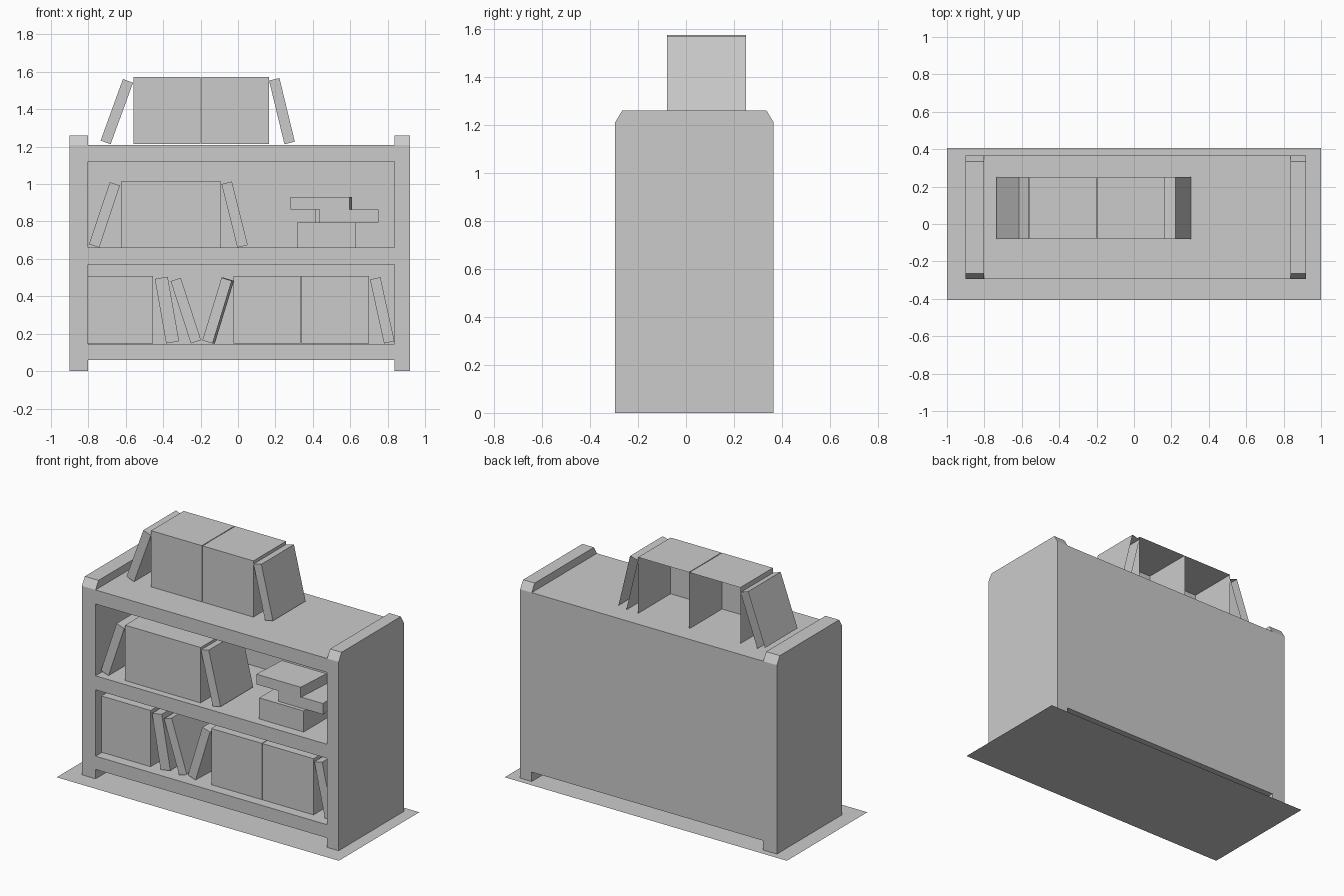
import bpy
from math import sin, cos, radians

cube = bpy.data.objects.get("Cube")
if cube:
    bpy.data.objects.remove(cube, do_unlink=True)

grey = bpy.data.materials.new("plain_grey")
grey.use_nodes = True
grey.diffuse_color = (0.6, 0.6, 0.6, 1)
grey.node_tree.nodes["Principled BSDF"].inputs["Base Color"].default_value = (0.6, 0.6, 0.6, 1)


def make(name, verts, faces):
    mesh = bpy.data.meshes.new(name)
    mesh.from_pydata(verts, [], faces)
    mesh.materials.append(grey)
    obj = bpy.data.objects.new(name, mesh)
    bpy.context.collection.objects.link(obj)
    return obj


def prism(name, ring, y0, y1, open_sides=(), back=True, skew=0):
    """Extrude a counter-clockwise x-z ring along y; sides can be left open."""
    n = len(ring)
    verts = [(x, y0, z) for x, z in ring] + [(x + skew, y1, z) for x, z in ring]
    faces = [tuple(range(n))]
    if back:
        faces.append(tuple(range(2 * n - 1, n - 1, -1)))
    for i in range(n):
        j = (i + 1) % n
        if i not in open_sides:
            faces.append((i, i + n, j + n, j))
    return make(name, verts, faces)


def box(name, x0, x1, y0, y1, z0, z1, **options):
    return prism(name, [(x0, z0), (x1, z0), (x1, z1), (x0, z1)], y0, y1, **options)


def sheet(name, x0, x1, y0, y1, z):
    return make(name, [(x0, y0, z), (x1, y0, z), (x1, y1, z), (x0, y1, z)], [(0, 1, 2, 3)])


DEPTH = 0.33     # book depth
HEIGHT = 0.35    # book height
FRONT, BACK = -0.295, 0.365


def book_block(name, x0, x1, y, z):
    # Row of books: a shell open at the back and underneath
    box(name, x0, x1, y, y + DEPTH, z, z + 0.36, open_sides=(0,), back=False)


def leaning_book(name, x, y, base, degrees, thick=0.057, skew=0):
    # Single tilted book resting on its lowest corner
    a = radians(degrees)
    t, h = thick / 2, HEIGHT / 2
    zc = base + h * cos(a) + t * abs(sin(a))
    ring = [(x + u * cos(a) + v * sin(a), zc - u * sin(a) + v * cos(a))
            for u, v in ((-t, -h), (t, -h), (t, h), (-t, h))]
    prism(name, ring, y, y + DEPTH, open_sides=(0,), back=False, skew=skew)


# Floor sheet and the mat on the top board
sheet("floor_sheet", -1, 1, -0.407, 0.407, 0)
sheet("top_mat", -0.77, 0.33, -0.18, 0.33, 1.212)

# Side panels with bevelled upper corners
for name, x0, x1 in (("right_side_panel", -0.9, -0.803), ("left_side_panel", 0.838, 0.92)):
    outline = [(FRONT, 0), (BACK, 0), (BACK, 1.21), (BACK - 0.03, 1.26),
               (FRONT + 0.03, 1.26), (FRONT, 1.21)]
    n = len(outline)
    verts = [(x, y, z) for x in (x0, x1) for y, z in outline]
    faces = [tuple(range(n - 1, -1, -1)), tuple(range(n, 2 * n))]
    faces += [(i, (i + 1) % n, (i + 1) % n + n, i + n) for i in range(n)]
    make(name, verts, faces)

# Boards and back panel
for name, z0, z1 in (("bottom_shelf", 0.06, 0.145), ("middle_shelf", 0.57, 0.66),
                     ("top_board", 1.12, 1.21)):
    box(name, -0.803, 0.838, FRONT, BACK, z0, z1)
box("back_panel", -0.803, 0.838, BACK - 0.02, BACK, 0.06, 1.21)

# Books on the top board
TOP_Y = -0.08
book_block("top_books_right", -0.56, -0.2, TOP_Y, 1.213)
book_block("top_books_left", -0.195, 0.165, TOP_Y, 1.213)
leaning_book("top_leaning_book_right", -0.648, TOP_Y, 1.213, 20)
leaning_book("top_leaning_book_left", 0.235, TOP_Y, 1.213, -13.6)

# Books on the middle shelf
MID_Y = -0.25
book_block("middle_books", -0.625, -0.09, MID_Y, 0.655)
leaning_book("middle_leaning_book_right", -0.714, MID_Y, 0.66, 18.5)
leaning_book("middle_leaning_book_left", -0.018, MID_Y, 0.66, -14)

# Flat stack of books
box("stack_bottom_book", 0.315, 0.63, -0.235, 0.005, 0.66, 0.795)
box("stack_middle_book", 0.435, 0.75, -0.21, 0.03, 0.795, 0.865, open_sides=(3,), skew=-0.02)
box("stack_top_book", 0.28, 0.595, -0.215, 0.025, 0.865, 0.93, skew=0.015)

# Books on the bottom shelf
LOW_Y = -0.235
for name, x0, x1 in (("low_books_right", -0.803, -0.455), ("low_books_centre", -0.025, 0.333),
                     ("low_books_left", 0.337, 0.7)):
    book_block(name, x0, x1, LOW_Y, 0.148)
leaning_book("low_leaning_book_1", -0.38, LOW_Y, 0.148, -10, thick=0.07)
leaning_book("low_leaning_book_2", -0.279, LOW_Y, 0.148, -18)
leaning_book("low_leaning_book_3", -0.112, LOW_Y, 0.148, 17, skew=0.012)
leaning_book("low_leaning_book_4", 0.771, LOW_Y, 0.148, -12.4)
